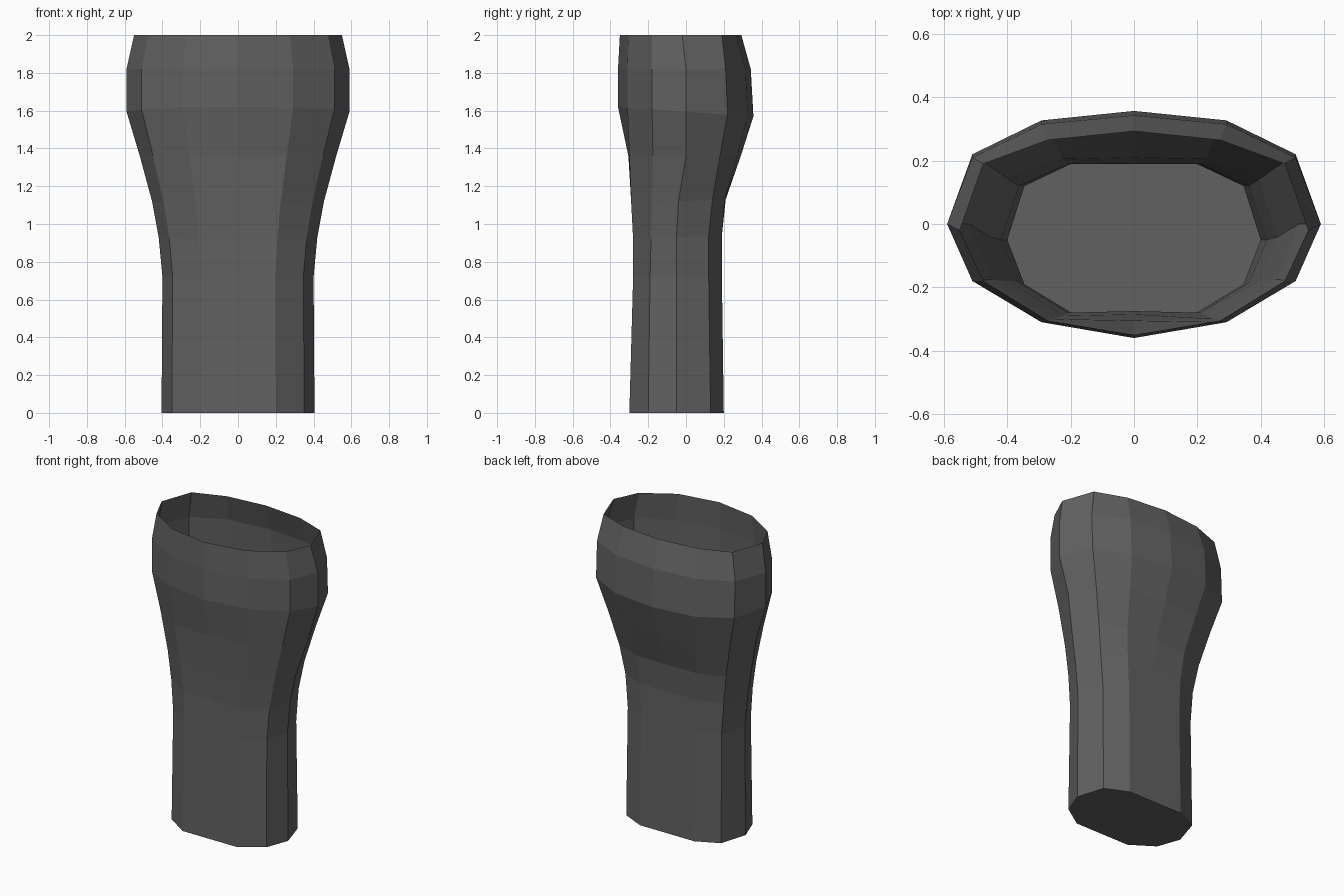
import bpy
import bmesh

# Dark grey material
grey = bpy.data.materials.new("dark_grey")
grey.diffuse_color = (0.12, 0.12, 0.12, 1)

# Rings from the base up: front height, back height, half width,
# then depths from the front centre round one side to the back centre
RINGS = [
    (0.00, 0.00, 0.405, (-0.30, -0.30, -0.20, -0.05, 0.13, 0.20, 0.20)),
    (0.72, 0.72, 0.40, (-0.28, -0.28, -0.19, -0.05, 0.12, 0.19, 0.19)),
    (0.92, 0.94, 0.42, (-0.275, -0.28, -0.185, -0.05, 0.12, 0.19, 0.19)),
    (1.11, 1.13, 0.455, (-0.285, -0.29, -0.18, -0.04, 0.14, 0.205, 0.21)),
    (1.36, 1.36, 0.52, (-0.305, -0.30, -0.175, 0.00, 0.18, 0.27, 0.29)),
    (1.62, 1.57, 0.59, (-0.36, -0.31, -0.18, 0.00, 0.22, 0.327, 0.357)),
    (1.82, 1.82, 0.59, (-0.36, -0.31, -0.18, 0.00, 0.21, 0.315, 0.343)),
    (2.00, 2.00, 0.55, (-0.35, -0.305, -0.18, -0.02, 0.19, 0.265, 0.293)),
]
WIDTHS = (0, 0.495, 0.865, 1, 0.865, 0.495, 0)


def ring_points(z_front, z_back, half_width, depths):
    """Mirror one side into a closed twelve-sided ring."""
    side = []
    for w, y in zip(WIDTHS, depths):
        t = (y - depths[0]) / (depths[-1] - depths[0])
        side.append((w * half_width, y, z_front + (z_back - z_front) * t))
    return side + [(-x, y, z) for x, y, z in side[-2:0:-1]]


# Open-topped sleeve with a closed base
bm = bmesh.new()
rings = [[bm.verts.new(p) for p in ring_points(*r)] for r in RINGS]
for low, high in zip(rings, rings[1:]):
    for i in range(12):
        j = (i + 1) % 12
        bm.faces.new((low[i], low[j], high[j], high[i]))
bm.faces.new(rings[0][::-1])

mesh = bpy.data.meshes.new("forearm_sleeve")
bm.to_mesh(mesh)
bm.free()
mesh.materials.append(grey)
sleeve = bpy.data.objects.new("forearm_sleeve", mesh)
bpy.context.collection.objects.link(sleeve)
